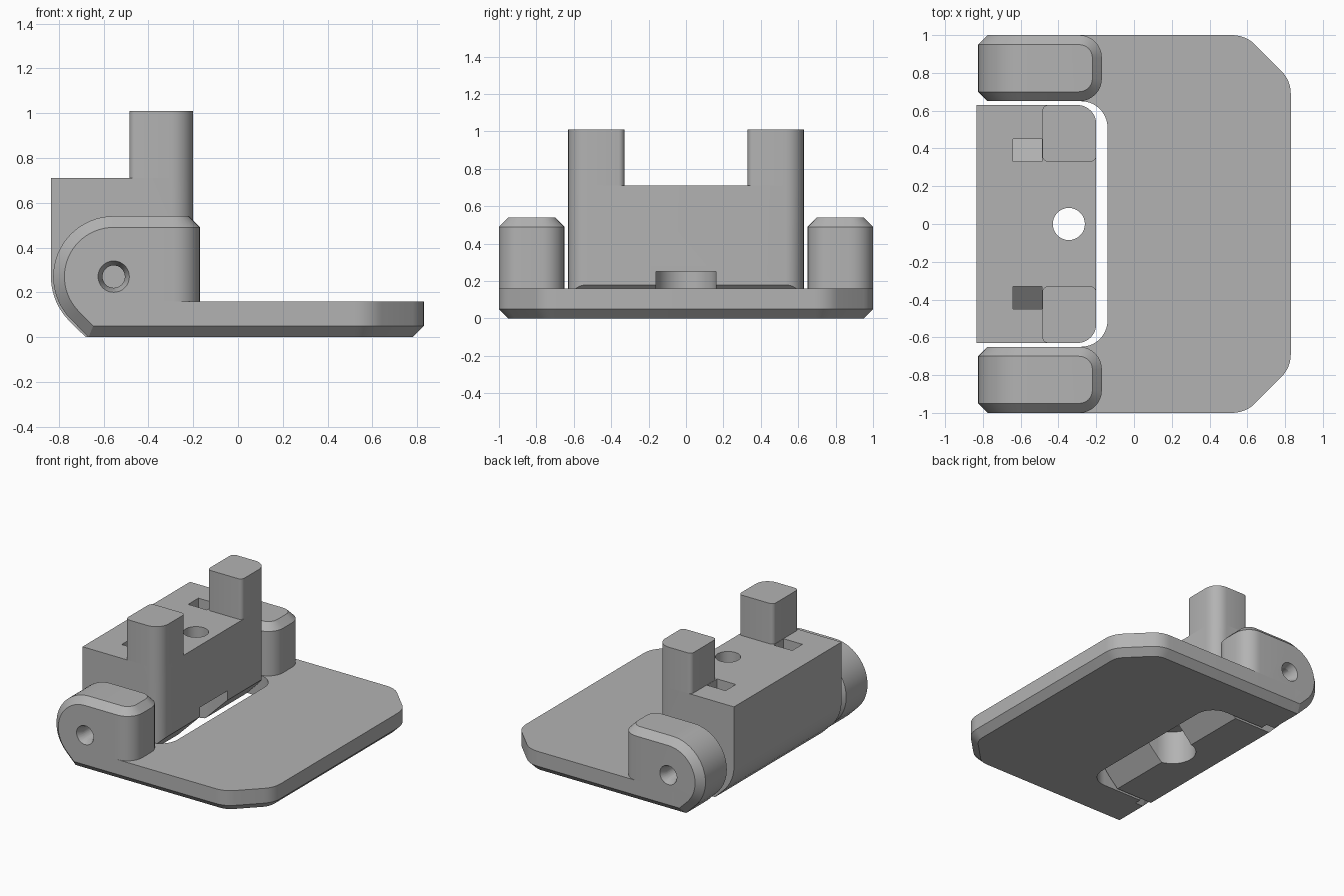
import bpy, bmesh
from math import pi, cos, sin, radians

cube = bpy.data.objects.get("Cube")
if cube:
    bpy.data.objects.remove(cube)

grey = bpy.data.materials.new("plain grey")
grey.use_nodes = True
COLOUR = (0.45, 0.45, 0.45, 1)
grey.diffuse_color = COLOUR
grey.node_tree.nodes["Principled BSDF"].inputs["Base Color"].default_value = COLOUR

HINGE_X, HINGE_Z = -0.555, 0.27


def arc(cx, cy, r, a0, a1, n=10):
    """Points on an arc, angles in degrees."""
    return [(cx + r * cos(radians(a0 + (a1 - a0) * i / n)),
             cy + r * sin(radians(a0 + (a1 - a0) * i / n))) for i in range(n + 1)]


def prism(name, points, axis, lo, hi, bevels=()):
    """Extrude a profile along an axis, then bevel the edges each rule picks."""
    place = {"x": lambda a, b, h: (h, a, b),
             "y": lambda a, b, h: (a, h, b),
             "z": lambda a, b, h: (a, b, h)}[axis]
    bm = bmesh.new()
    ends = [[bm.verts.new(place(a, b, h)) for a, b in points] for h in (lo, hi)]
    bm.faces.new(ends[0])
    bm.faces.new(ends[1])
    n = len(points)
    for i in range(n):
        j = (i + 1) % n
        bm.faces.new((ends[0][i], ends[0][j], ends[1][j], ends[1][i]))
    bmesh.ops.recalc_face_normals(bm, faces=bm.faces)
    for rule, width, segments in bevels:
        bm.normal_update()
        edges = [e for e in bm.edges if rule(e)]
        bmesh.ops.bevel(bm, geom=edges, offset=width, offset_type="OFFSET",
                        segments=segments, profile=0.5, affect="EDGES",
                        clamp_overlap=False)
    bmesh.ops.recalc_face_normals(bm, faces=bm.faces)
    mesh = bpy.data.meshes.new(name)
    bm.to_mesh(mesh)
    bm.free()
    obj = bpy.data.objects.new(name, mesh)
    bpy.context.collection.objects.link(obj)
    mesh.materials.append(grey)
    return obj


def cut(obj, cutters):
    for cutter in cutters:
        mod = obj.modifiers.new("cut", "BOOLEAN")
        mod.operation = "DIFFERENCE"
        mod.solver = "EXACT"
        mod.object = cutter
        bpy.context.view_layer.objects.active = obj
        bpy.ops.object.modifier_apply(modifier=mod.name)
        bpy.data.objects.remove(cutter)


def smooth(obj):
    obj.data.shade_smooth()
    obj.data.set_sharp_from_angle(angle=radians(28))


def middle(e):
    return (e.verts[0].co + e.verts[1].co) / 2


def is_vertical(e):
    d = e.verts[0].co - e.verts[1].co
    return abs(d.x) + abs(d.y) < 1e-4


# Base plate: clipped outer corners, rounded notch, chamfered underside
half = [(-0.6, 1)]
half += arc(0.52, 0.83, 0.17, 90, 45, 6)
half += arc(0.66, 0.69, 0.17, 45, 0, 6)
notch = arc(-0.28, 0.51, 0.14, 0, 90)
outline = half + [(x, -y) for x, y in reversed(half)]
outline += [(-0.6, -0.65)] + [(x, -y) for x, y in reversed(notch)]
outline += notch + [(-0.6, 0.65)]


def outer_bottom(e):
    m = middle(e)
    in_notch = m.x < -0.13 and abs(m.y) < 0.66
    return m.z < 1e-4 and not in_notch and m.x > -0.59


plate = prism("base_plate", outline, "z", 0, 0.16, [(outer_bottom, 0.05, 1)])
smooth(plate)

# Hinge ears with chamfered rims and countersunk pivot holes
ear_profile = arc(HINGE_X, HINGE_Z, 0.27, 90, 225, 24)
ear_profile += [(-0.667, 0), (-0.17, 0), (-0.17, 0.54)]
ear_bevels = [
    (lambda e: is_vertical(e) and middle(e).x > -0.18, 0.12, 8),
    (lambda e: e.calc_face_angle(0) > radians(60), 0.05, 1),
]
for side, s in (("left", 1), ("right", -1)):
    lo, hi = sorted((s * 0.65, s))
    ear = prism("hinge_ear_" + side, ear_profile, "y", lo, hi, ear_bevels)
    bpy.ops.mesh.primitive_cone_add(vertices=32, radius1=0.078, radius2=0.05, depth=0.07,
                                    location=(HINGE_X, s * 0.985, HINGE_Z),
                                    rotation=(s * pi / 2, 0, 0))
    countersink = bpy.context.object
    bore = prism("bore", arc(HINGE_X, HINGE_Z, 0.05, 0, 348.75, 31), "y", s * 0.6, s * 0.97)
    cut(ear, [countersink, bore])
    smooth(ear)

# Pivoting block between the ears
block_profile = arc(HINGE_X, HINGE_Z, 0.28, 180, 225, 10)
block_profile += [(-0.68, 0), (-0.38, 0), (-0.2, 0.18), (-0.2, 0.71), (-0.835, 0.71)]
block = prism("pivot_block", block_profile, "y", -0.63, 0.63,
              [(lambda e: is_vertical(e) and middle(e).x > -0.21, 0.1, 8)])

# Screw hole, open counterbore below it, and two sloped pockets on top
HOLE_X = -0.345
screw_hole = prism("screw_hole", arc(HOLE_X, 0, 0.085, 0, 348.75, 31), "z", -0.2, 1)
counterbore = prism("counterbore", arc(HOLE_X, 0, 0.16, 90, 270, 20) + [(0, -0.16), (0, 0.16)],
                    "z", -0.2, 0.25)
pockets = [prism("pocket", [(s * 0.33, 0.8), (s * 0.33, 0.64), (s * 0.45, 0.54), (s * 0.45, 0.8)],
                 "x", -0.64, -0.487) for s in (1, -1)]
cut(block, [counterbore, screw_hole] + pockets)
smooth(block)

# Upright posts on the block
post_plan = arc(-0.3, 0.53, 0.1, 0, 90, 8) + arc(-0.455, 0.6, 0.03, 90, 180, 4)
post_plan += arc(-0.455, 0.36, 0.03, 180, 270, 4) + arc(-0.23, 0.36, 0.03, 270, 360, 4)
for side, s in (("left", 1), ("right", -1)):
    post = prism("post_" + side, [(x, s * y) for x, y in post_plan], "z", 0.71, 1.01)
    smooth(post)
